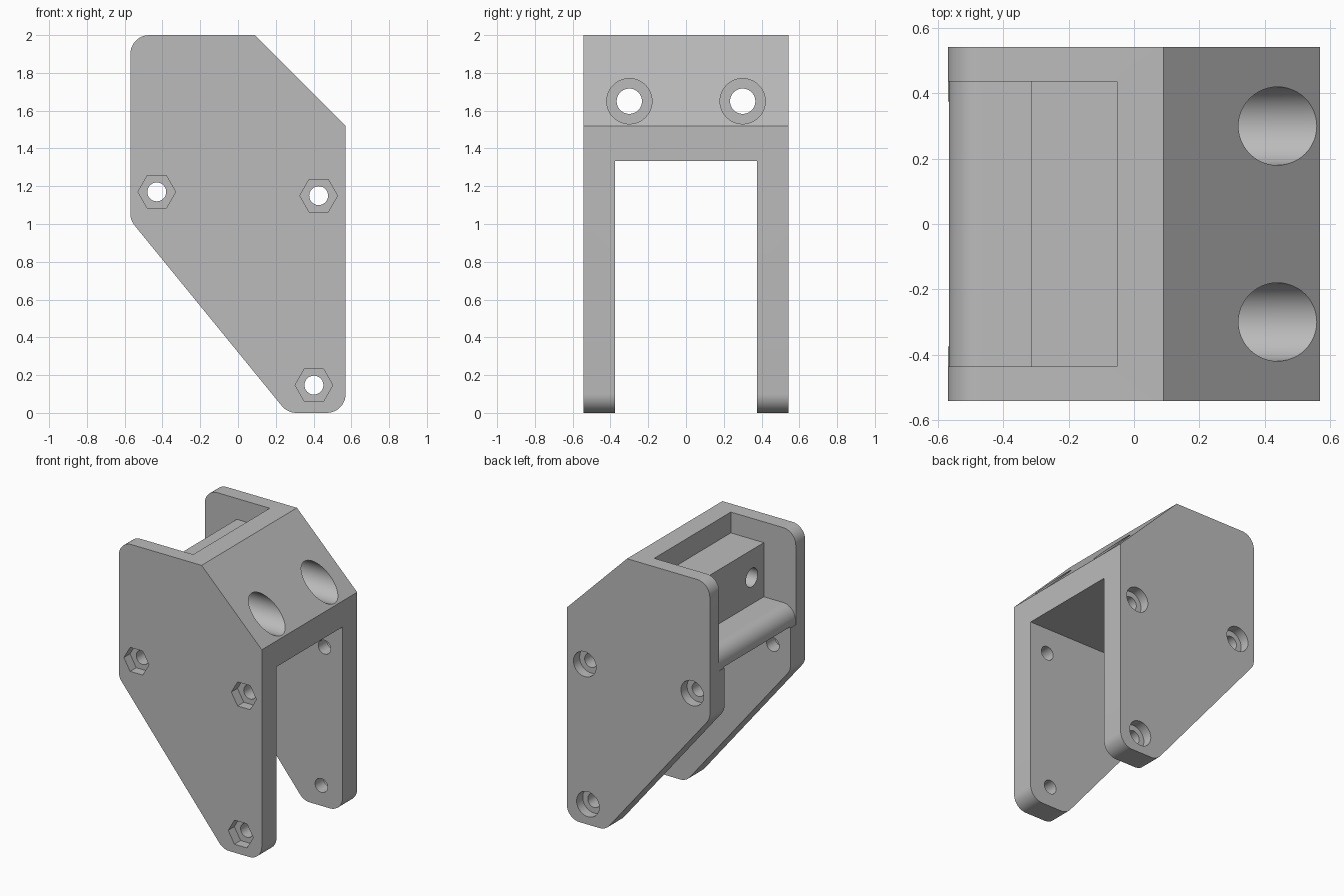
import bpy, bmesh, math
from mathutils import Vector

if "Cube" in bpy.data.objects:
    bpy.data.objects.remove(bpy.data.objects["Cube"])

grey = bpy.data.materials.new("plain grey")
grey.diffuse_color = (0.5, 0.5, 0.5, 1)
grey.use_nodes = True
grey.node_tree.nodes["Principled BSDF"].inputs["Base Color"].default_value = grey.diffuse_color


def rounded(points, steps=10):
    """Outline from (x, z, corner radius) points."""
    out = []
    for i, (x, z, r) in enumerate(points):
        p = Vector((x, z))
        if r == 0:
            out.append(p)
            continue
        a = (Vector(points[i - 1][:2]) - p).normalized()
        b = (Vector(points[(i + 1) % len(points)][:2]) - p).normalized()
        half = a.angle(b) / 2
        centre = p + (a + b).normalized() * r / math.sin(half)
        start = p + a * r / math.tan(half) - centre
        turn = start.angle_signed(p + b * r / math.tan(half) - centre)
        for k in range(steps + 1):
            t = -turn * k / steps
            c, s = math.cos(t), math.sin(t)
            out.append(centre + Vector((start.x * c - start.y * s, start.x * s + start.y * c)))
    return out


def prism(name, outline, lo, hi, axis="Y"):
    """Extrude an outline along y (outline is x, z) or x (outline is y, z)."""
    bm = bmesh.new()
    place = (lambda p, d: (p[0], d, p[1])) if axis == "Y" else (lambda p, d: (d, p[0], p[1]))
    a = [bm.verts.new(place(p, lo)) for p in outline]
    b = [bm.verts.new(place(p, hi)) for p in outline]
    bm.faces.new(a)
    bm.faces.new(b)
    n = len(a)
    for i in range(n):
        bm.faces.new((a[i], a[(i + 1) % n], b[(i + 1) % n], b[i]))
    bmesh.ops.recalc_face_normals(bm, faces=bm.faces)
    me = bpy.data.meshes.new(name)
    bm.to_mesh(me)
    bm.free()
    me.materials.append(grey)
    ob = bpy.data.objects.new(name, me)
    bpy.context.collection.objects.link(ob)
    return ob


def ring(u, v, r, n=48):
    return [(u + r * math.cos(2 * math.pi * k / n), v + r * math.sin(2 * math.pi * k / n))
            for k in range(n)]


# Solid side profile
body = prism("bracket_body", rounded([
    (-0.57, 2, 0.1), (0.09, 2, 0), (0.57, 1.52, 0), (0.57, 0, 0.1),
    (0.262, 0, 0.1), (-0.57, 1.02, 0.1)]), -0.543, 0.543)

cutters = []
# Lower slot between the two legs
cutters.append(prism("slot_cutter", [(-0.375, -0.5), (0.375, -0.5), (0.375, 1.333), (-0.375, 1.333)],
                     -1, 1, "X"))
# Stepped upper pocket with rounded shelf lip
cutters.append(prism("pocket_cutter", rounded([
    (-0.052, 2.2, 0), (-0.052, 1.85, 0), (-0.315, 1.85, 0), (-0.315, 1.46, 0),
    (-0.567, 1.46, 0.1), (-0.567, 1.325, 0), (-0.8, 1.325, 0), (-0.8, 2.2, 0)]), -0.436, 0.436))
# Counterbored holes through the sloped face
for y in (-0.3, 0.3):
    cutters.append(prism("bore_cutter", ring(y, 1.65, 0.12), 0.05, 0.9, "X"))
    cutters.append(prism("bolt_cutter", ring(y, 1.65, 0.067), -0.45, 0.3, "X"))
# Side bolts: hex nut recess at the front, round recess at the back
for x, z in ((-0.43, 1.17), (0.427, 1.15), (0.402, 0.147)):
    cutters.append(prism("nut_cutter", ring(x, z, 0.1, 6), -0.8, -0.473))
    cutters.append(prism("head_cutter", ring(x, z, 0.09), 0.473, 0.8))
    cutters.append(prism("pin_cutter", ring(x, z, 0.05, 32), -0.9, 0.9))

for c in cutters:
    c.hide_render = True
    m = body.modifiers.new("cut", "BOOLEAN")
    m.operation = "DIFFERENCE"
    m.solver = "EXACT"
    m.object = c

# Bake the cuts and drop the helpers
dg = bpy.context.evaluated_depsgraph_get()
result = bpy.data.meshes.new_from_object(body.evaluated_get(dg))
body.modifiers.clear()
body.data = result
for c in cutters:
    bpy.data.objects.remove(c)

bpy.context.view_layer.objects.active = body
body.select_set(True)
bpy.ops.object.shade_smooth_by_angle(angle=math.radians(25))
